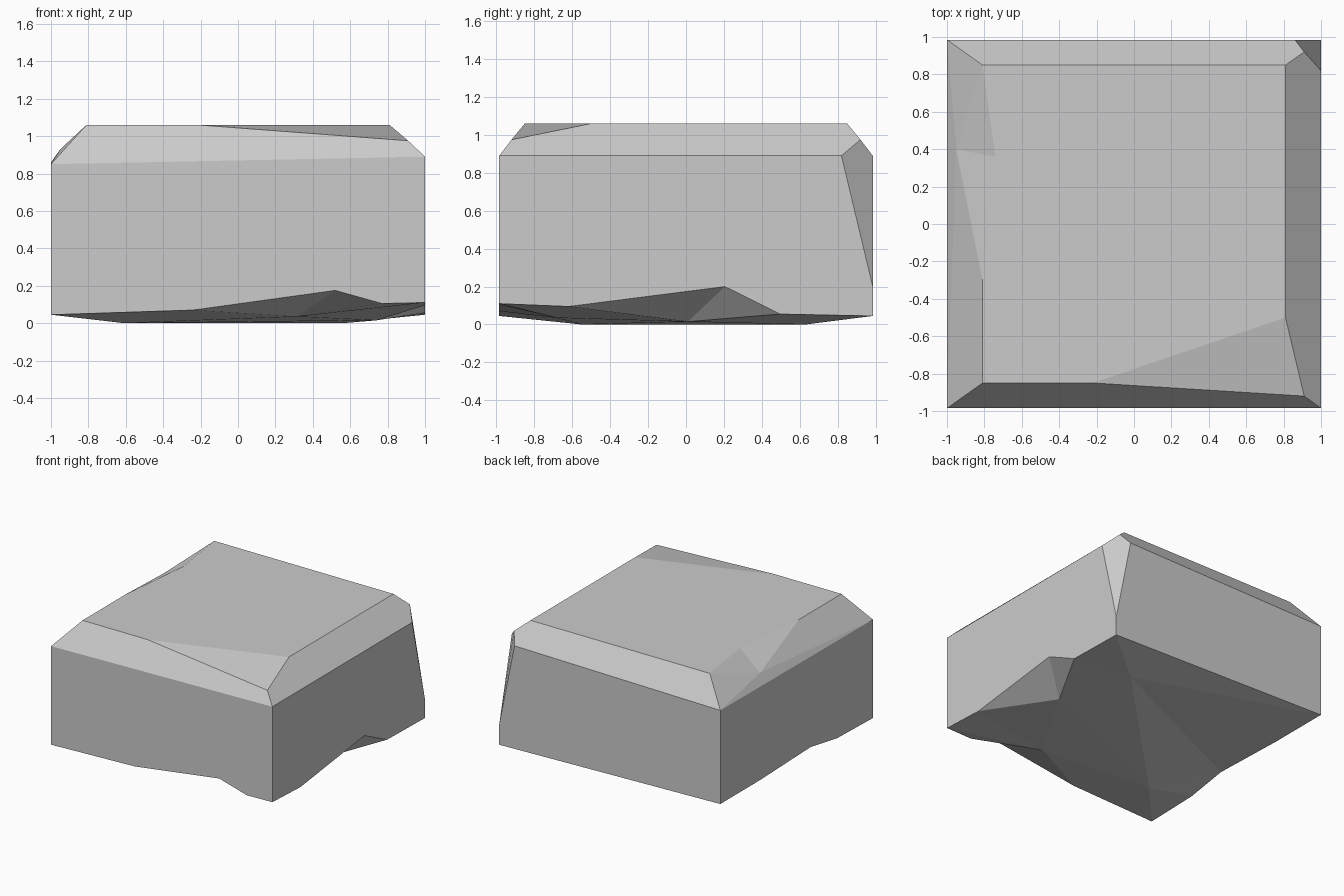
import bpy
import bmesh

cube = bpy.data.objects.get("Cube")
if cube:
    bpy.data.objects.remove(cube, do_unlink=True)

# One flat stone colour
stone = bpy.data.materials.new("stone grey")
stone.use_nodes = True
colour = (0.6, 0.6, 0.6, 1)
stone.diffuse_color = colour
stone.node_tree.nodes["Principled BSDF"].inputs["Base Color"].default_value = colour

DEPTH = 0.985    # half depth of the block
TOP = 1.06       # height of the flat top
SHOULDER = 0.89  # height where the walls meet the sloped rim

bm = bmesh.new()
points = {}


def point(name, x, y, z):
    points[name] = bm.verts.new((x, y, z))


def wall_row(names, place, values):
    """Add the chipped lower edge of one wall."""
    for name, (along, height) in zip(names.split(), values):
        point(name, *place(along), height)


def facets(*outlines):
    """Each outline names the corners of one facet."""
    for outline in outlines:
        bm.faces.new([points[name] for name in outline.split()])


# Flat top and its chipped corners
point("top_front_left", -0.81, -0.85, TOP)
point("top_back_left", -0.81, 0.85, TOP)
point("top_back_right", 0.81, 0.85, TOP)
point("chip_front", -0.22, -0.85, TOP)
point("chip_side", 0.81, -0.5, TOP)
point("chip_low", 0.91, -0.92, 0.975)
point("dent_start", -0.81, -0.3, TOP)
point("dent_inner", -0.74, 0.36, TOP)
point("dent_low", -0.95, 0.4, 0.93)

# Shoulder corners, with one back corner sliced off
point("shoulder_front_left", -1, -DEPTH, 0.85)
point("shoulder_front_right", 1, -DEPTH, SHOULDER)
point("shoulder_back_left", -1, DEPTH, 0.86)
point("slice_side", 1, 0.82, SHOULDER)
point("slice_back", 0.86, DEPTH, SHOULDER)
point("slice_top", 0.91, 0.92, 0.975)
point("slice_low", 1, DEPTH, 0.2)

# Lower edges of the walls
wall_row("base_front_left front_rise front_notch front_foot base_front_right",
         lambda x: (x, -DEPTH),
         [(-1, 0.045), (-0.24, 0.07), (0.52, 0.175), (0.77, 0.105), (1, 0.11)])
wall_row("right_rise right_notch right_foot base_back_right",
         lambda y: (1, y),
         [(-0.62, 0.095), (0.205, 0.2), (0.497, 0.055), (DEPTH, 0.045)])
wall_row("left_foot left_notch left_rise base_back_left",
         lambda y: (-1, y),
         [(-0.52, 0.057), (-0.18, 0.115), (0.46, 0.095), (DEPTH, 0.095)])

# Points inside the underside
point("scoop_right", 0.74, 0.01, 0.015)
point("scoop_front", 0.316, -0.68, 0.035)
point("rest_back", 0.56, 0.63, 0)
point("rest_front", -0.61, -0.55, 0)

# Top and sloped rim
facets(
    "top_back_left top_back_right chip_side chip_front top_front_left dent_start dent_inner",
    "top_front_left chip_front chip_low shoulder_front_right shoulder_front_left",
    "chip_front chip_side chip_low",
    "chip_side top_back_right slice_top slice_side shoulder_front_right chip_low",
    "top_back_right top_back_left shoulder_back_left slice_back slice_top",
    "slice_top slice_side slice_low slice_back",
    "top_back_left dent_inner dent_low",
    "dent_inner dent_start dent_low",
    "top_back_left dent_low shoulder_back_left",
    "dent_start top_front_left shoulder_front_left dent_low",
    "dent_low shoulder_front_left shoulder_back_left",
)

# Four walls
facets(
    "shoulder_front_left shoulder_front_right base_front_right front_foot "
    "front_notch front_rise base_front_left",
    "shoulder_front_right slice_side slice_low base_back_right right_foot "
    "right_notch right_rise base_front_right",
    "slice_back shoulder_back_left base_back_left base_back_right slice_low",
    "shoulder_back_left shoulder_front_left base_front_left left_foot "
    "left_notch left_rise base_back_left",
)

# Rough underside
facets(
    "base_back_right right_foot rest_back",
    "right_foot scoop_right rest_back",
    "right_foot right_notch scoop_right",
    "right_notch right_rise scoop_right",
    "scoop_right right_rise scoop_front",
    "right_rise base_front_right scoop_front",
    "base_front_right front_foot scoop_front",
    "front_foot front_notch scoop_front",
    "front_notch front_rise scoop_front",
    "front_rise rest_front scoop_front",
    "scoop_front rest_front scoop_right",
    "scoop_right rest_front rest_back",
    "front_rise base_front_left rest_front",
    "base_front_left left_foot rest_front",
    "left_foot left_notch rest_front",
    "left_notch rest_back rest_front",
    "left_notch left_rise rest_back",
    "left_rise base_back_left rest_back",
    "base_back_left base_back_right rest_back",
)

bmesh.ops.recalc_face_normals(bm, faces=bm.faces)
mesh = bpy.data.meshes.new("rock_block")
bm.to_mesh(mesh)
bm.free()
mesh.materials.append(stone)
rock = bpy.data.objects.new("rock_block", mesh)
bpy.context.collection.objects.link(rock)
